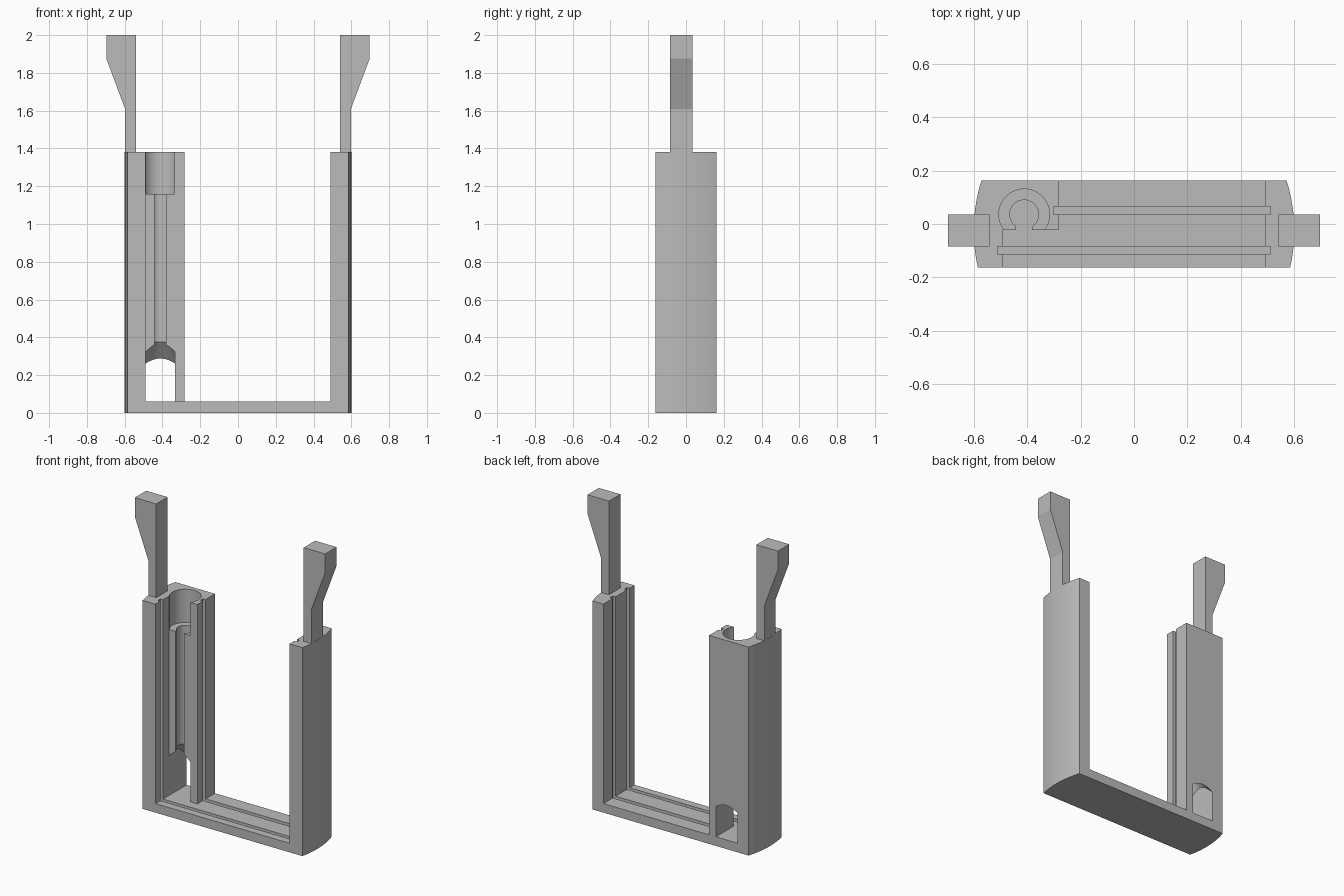
import bpy, bmesh, math

if "Cube" in bpy.data.objects:
    bpy.data.objects.remove(bpy.data.objects["Cube"])

grey = bpy.data.materials.new("plain grey")
grey.diffuse_color = (0.5, 0.5, 0.5, 1)
grey.use_nodes = True
grey.node_tree.nodes["Principled BSDF"].inputs["Base Color"].default_value = grey.diffuse_color


def make(name, bm):
    bmesh.ops.recalc_face_normals(bm, faces=bm.faces[:])
    mesh = bpy.data.meshes.new(name)
    bm.to_mesh(mesh)
    bm.free()
    mesh.materials.append(grey)
    ob = bpy.data.objects.new(name, mesh)
    bpy.context.collection.objects.link(ob)
    return ob


def extrude(name, points, vec):
    """Extrude a closed 3D outline along vec."""
    bm = bmesh.new()
    face = bm.faces.new([bm.verts.new(p) for p in points])
    new = bmesh.ops.extrude_face_region(bm, geom=[face])["geom"]
    bmesh.ops.translate(bm, vec=vec, verts=[v for v in new if isinstance(v, bmesh.types.BMVert)])
    return make(name, bm)


def box(name, x0, x1, y0, y1, z0, z1):
    return extrude(name, [(x0, y0, z0), (x1, y0, z0), (x1, y1, z0), (x0, y1, z0)], (0, 0, z1 - z0))


def cone(name, x, y, r0, r1, z0, z1):
    bm = bmesh.new()
    bmesh.ops.create_cone(bm, cap_ends=True, segments=64, radius1=r0, radius2=r1, depth=z1 - z0)
    bmesh.ops.translate(bm, vec=(x, y, (z0 + z1) / 2), verts=bm.verts[:])
    return make(name, bm)


def boolean(ob, cutter, op="DIFFERENCE"):
    cutter.hide_render = True
    mod = ob.modifiers.new("cut", "BOOLEAN")
    mod.operation, mod.solver, mod.object = op, "EXACT", cutter
    bpy.context.view_layer.objects.active = ob
    bpy.ops.object.modifier_apply(modifier=mod.name)
    bpy.data.objects.remove(cutter)


# Frame: block with gently bowed ends
Y, TOP, FLOOR = 0.1625, 1.38, 0.06
N = 16
ys = [-Y + 2 * Y * i / N for i in range(N + 1)]
bow = [(0.6 - 0.82 * (y + 0.025) ** 2, y, 0) for y in ys]
frame = extrude("frame", bow + [(-x, y, 0) for x, y, _ in reversed(bow)], (0, 0, TOP))

# Central opening and the recess in front of the tube column
boolean(frame, box("opening", -0.282, 0.491, -0.3, 0.3, FLOOR, 1.6))
boolean(frame, box("front_recess", -0.49, -0.2, -0.3, -0.022, FLOOR, 1.6))

# Panel grooves running down the columns and across the floor
boolean(frame, box("front_groove", -0.51, 0.511, -0.112, -0.084, 0.04, 1.6))
boolean(frame, box("back_groove", -0.302, 0.511, 0.035, 0.065, 0.04, 1.6))

# Tube column: wide socket, narrow bore, slit open to the front
CX, CY = -0.411, 0.036
boolean(frame, cone("socket", CX, CY, 0.095, 0.095, 1.16, 1.6))
boolean(frame, cone("bore", CX, CY, 0.054, 0.054, 0.25, 1.3))
boolean(frame, box("slit", CX - 0.03, CX + 0.03, -0.1, CY, 0.25, 1.3))

# Window at the foot of the tube, with a conical ceiling
window = box("window", -0.49, -0.333, -0.1, 0.3, FLOOR, 0.5)
boolean(window, cone("window_ceiling", CX, CY, 0.5, 0.0, -0.16, 0.44), "INTERSECT")
boolean(frame, window)

# Flared clip arms on both ends
arms = []
for side, name in ((-1, "left_arm"), (1, "right_arm")):
    outline = [(0.54, TOP), (0.598, TOP), (0.598, 1.61), (0.697, 1.875), (0.697, 2.0), (0.54, 2.0)]
    arms.append(extrude(name, [(side * x, -0.084, z) for x, z in outline], (0, 0.119, 0)))

# Smooth the curved walls, keep the corners sharp
for ob in [frame] + arms:
    bpy.ops.object.select_all(action="DESELECT")
    ob.select_set(True)
    bpy.context.view_layer.objects.active = ob
    bpy.ops.object.shade_smooth_by_angle(angle=math.radians(20))
